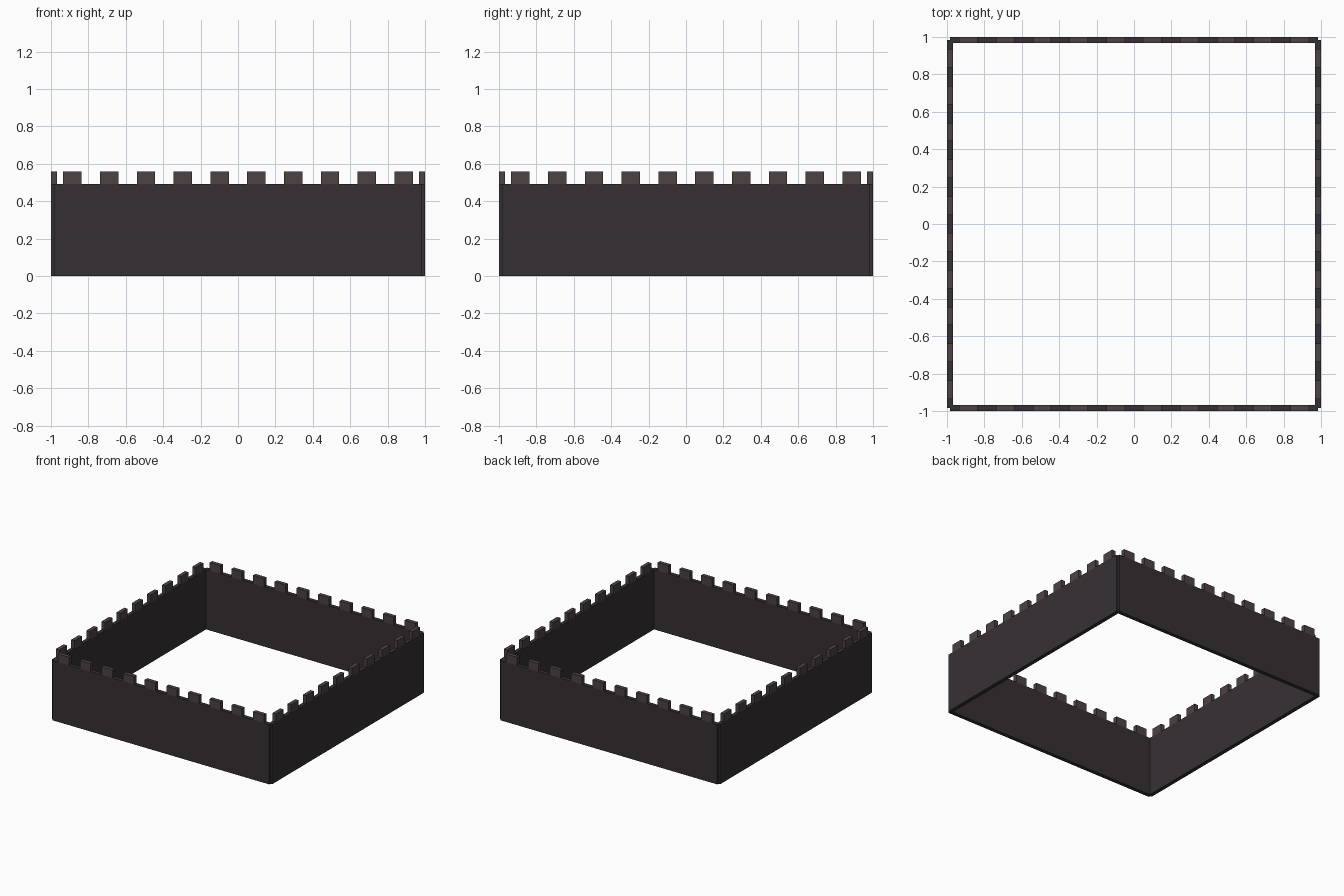
import bpy, bmesh
from math import pi
from mathutils import Matrix, Vector

if "Cube" in bpy.data.objects:
    bpy.data.objects.remove(bpy.data.objects["Cube"])

LENGTH, THICK, WALL_H = 1.968, 0.032, 0.492
COUNT, MERLON_H = 10, 0.066
STEP = LENGTH / COUNT
OFFSET = LENGTH / 2            # wall centre line distance from the middle


def material(name, rgb):
    m = bpy.data.materials.new(name)
    m.diffuse_color = (*rgb, 1)
    m.use_nodes = True
    m.node_tree.nodes["Principled BSDF"].inputs["Base Color"].default_value = m.diffuse_color
    return m


def boxes(name, items, turn, mat):
    """One object from (centre, size) boxes, turned about z."""
    bm = bmesh.new()
    for centre, size in items:
        bmesh.ops.create_cube(bm, size=1, matrix=Matrix.Translation(centre)
                              @ Matrix.Diagonal((*size, 1)))
    bmesh.ops.rotate(bm, verts=bm.verts, cent=Vector(),
                     matrix=Matrix.Rotation(turn, 3, 'Z'))
    mesh = bpy.data.meshes.new(name)
    bm.to_mesh(mesh)
    bm.free()
    mesh.materials.append(mat)
    ob = bpy.data.objects.new(name, mesh)
    bpy.context.collection.objects.link(ob)


stone = material("dark_stone", (0.037, 0.030, 0.034))
cap = material("merlon_stone", (0.075, 0.055, 0.057))

for i, side in enumerate(("front", "right", "back", "left")):
    # Curtain wall
    boxes(side + "_wall",
          [((0, -OFFSET, WALL_H / 2), (LENGTH, THICK, WALL_H))], i * pi / 2, stone)
    # Row of merlons along the wall top
    row = [(((k + 0.5) * STEP - LENGTH / 2, -OFFSET, WALL_H + MERLON_H / 2),
            (STEP / 2, THICK, MERLON_H)) for k in range(COUNT)]
    boxes(side + "_merlons", row, i * pi / 2, cap)
